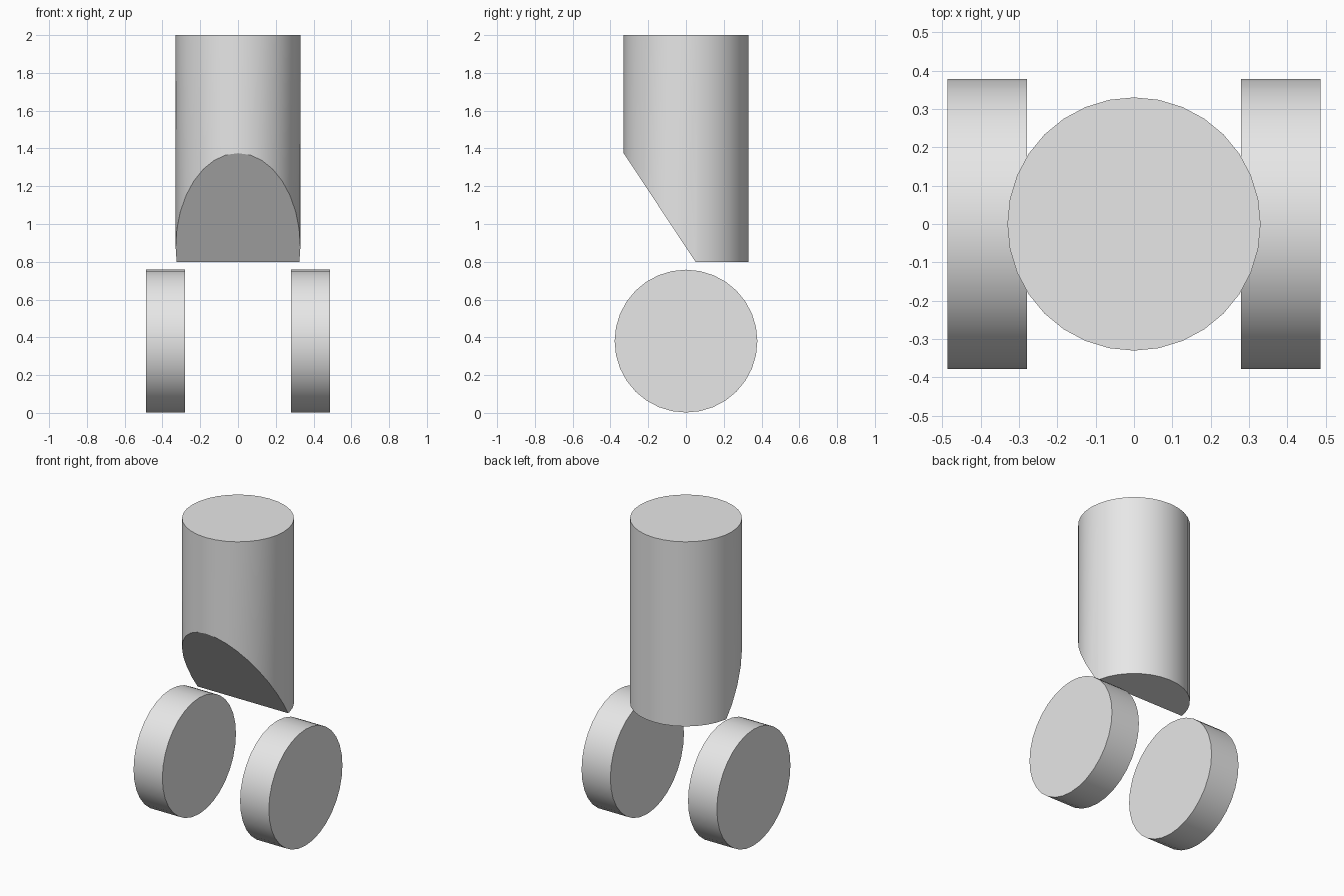
import bpy, bmesh
from math import radians
from mathutils import Matrix, Vector

cube = bpy.data.objects.get("Cube")
if cube:
    bpy.data.objects.remove(cube, do_unlink=True)

grey = bpy.data.materials.new("light_grey")
grey.use_nodes = True
color = (0.8, 0.8, 0.8, 1)
grey.diffuse_color = color
grey.node_tree.nodes["Principled BSDF"].inputs["Base Color"].default_value = color


def cylinder(name, radius, depth, matrix, cut=None):
    """Capped 32-sided cylinder, optionally trimmed by a plane (point, normal)."""
    bm = bmesh.new()
    bmesh.ops.create_cone(bm, cap_ends=True, segments=32, radius1=radius,
                          radius2=radius, depth=depth, matrix=matrix)
    if cut:
        res = bmesh.ops.bisect_plane(bm, geom=bm.verts[:] + bm.edges[:] + bm.faces[:],
                                     plane_co=cut[0], plane_no=cut[1], clear_outer=True)
        edges = [e for e in res["geom_cut"] if isinstance(e, bmesh.types.BMEdge)]
        bmesh.ops.holes_fill(bm, edges=edges, sides=0)
    bmesh.ops.recalc_face_normals(bm, faces=bm.faces[:])
    mesh = bpy.data.meshes.new(name)
    bm.to_mesh(mesh)
    bm.free()
    mesh.materials.append(grey)
    obj = bpy.data.objects.new(name, mesh)
    bpy.context.collection.objects.link(obj)
    bpy.ops.object.select_all(action="DESELECT")
    obj.select_set(True)
    bpy.context.view_layer.objects.active = obj
    bpy.ops.object.shade_smooth_by_angle(angle=radians(30))


# Upright body with its lower front sliced off at a slant
cut_low, cut_high = Vector((0, 0.05, 0.8)), Vector((0, -0.33, 1.375))
slope = cut_high - cut_low
cylinder("body", 0.33, 1.2, Matrix.Translation((0, 0, 1.4)),
         (cut_low, Vector((0, -slope.z, slope.y))))

# Pair of wheels
for side, name in ((1, "left_wheel"), (-1, "right_wheel")):
    cylinder(name, 0.378, 0.207,
             Matrix.Translation((side * 0.383, 0, 0.38)) @ Matrix.Rotation(radians(90), 4, "Y"))
